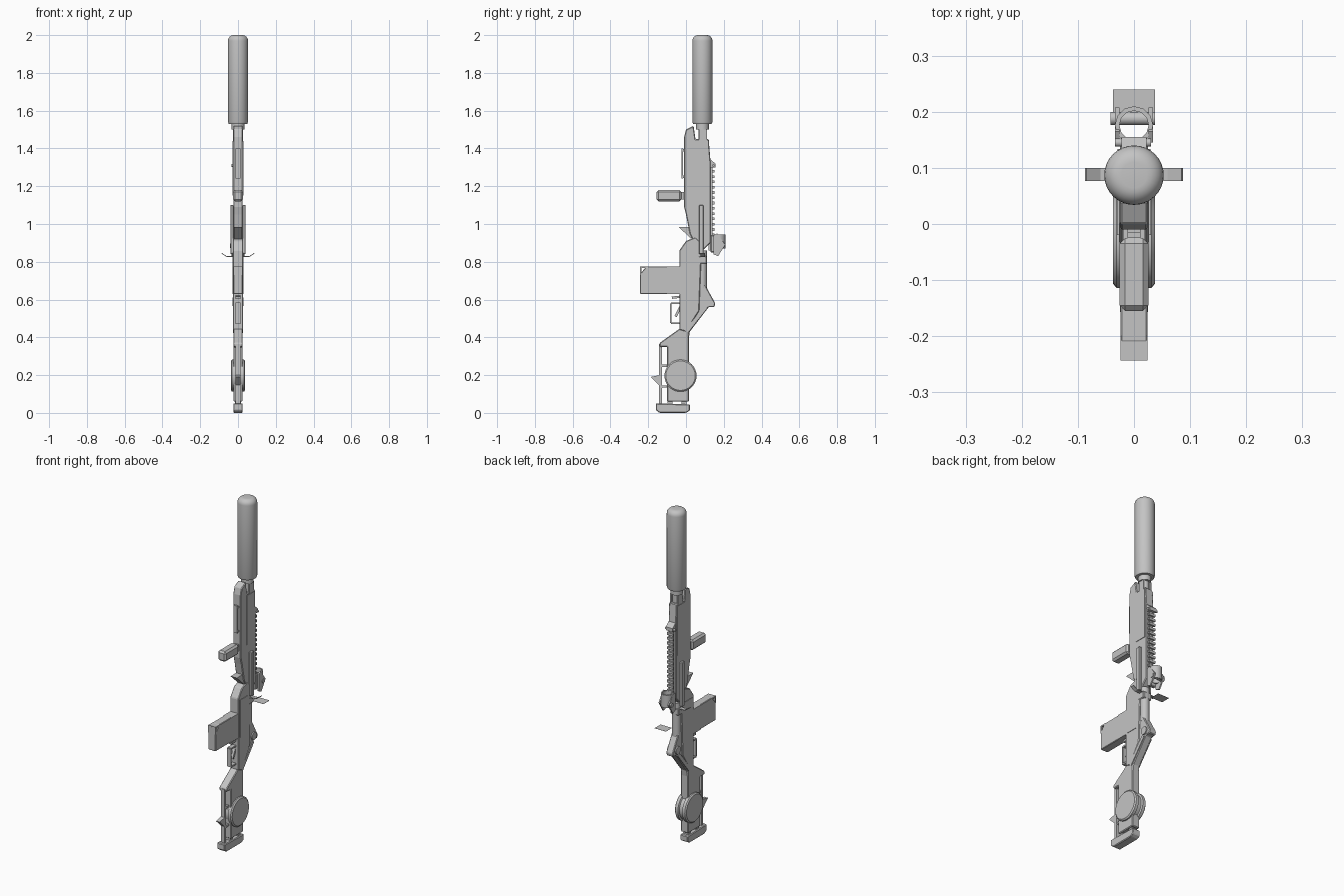
import bpy, bmesh, math
from mathutils import Matrix, Vector

cube = bpy.data.objects.get("Cube")
if cube:
    bpy.data.objects.remove(cube, do_unlink=True)

# One plain colour for everything
SHADE = .55
grey = bpy.data.materials.new("plain_grey")
grey.use_nodes = True
grey.diffuse_color = (SHADE, SHADE, SHADE, 1)
grey.node_tree.nodes["Principled BSDF"].inputs["Base Color"].default_value = grey.diffuse_color

# Shared half widths, edge bevel and bore position
BODY, SLIM, SKIN, EDGE = .025, .012, .003, .004
BORE = Vector((0, .087, 0))


def finish(name, bm, bevel=0, pair=False):
    """Turn a bmesh into a grey object, optionally bevelled and mirrored across x."""
    bmesh.ops.remove_doubles(bm, verts=bm.verts, dist=SKIN / 100)
    bmesh.ops.recalc_face_normals(bm, faces=bm.faces)
    mesh = bpy.data.meshes.new(name)
    bm.to_mesh(mesh)
    bm.free()
    mesh.materials.append(grey)
    part = bpy.data.objects.new(name, mesh)
    bpy.context.collection.objects.link(part)
    if bevel:
        modifier = part.modifiers.new("soft_edge", 'BEVEL')
        modifier.width, modifier.segments = bevel, 1
    if pair:
        part.modifiers.new("other_side", 'MIRROR')
    return part


def prism(name, outline, half, x=0, bevel=0, pair=False):
    """Side outline of (y, z) points, extruded across x."""
    bm = bmesh.new()
    face = bm.faces.new([bm.verts.new((x - half, y, z)) for y, z in outline])
    region = bmesh.ops.extrude_face_region(bm, geom=[face])["geom"]
    moved = [item for item in region if isinstance(item, bmesh.types.BMVert)]
    bmesh.ops.translate(bm, verts=moved, vec=(half + half, 0, 0))
    return finish(name, bm, bevel, pair)


def box(name, y, z, half, **options):
    """Block given by its y range, z range and half width."""
    (front, back), (low, high) = y, z
    outline = [(front, low), (back, low), (back, high), (front, high)]
    return prism(name, outline, half, **options)


def bar(name, start, end, width, half, **options):
    """Straight strip running from one (y, z) point to another."""
    start, end = Vector(start), Vector(end)
    along = (end - start).normalized()
    offset = Vector((-along.y, along.x)) * width / 2
    outline = [start - offset, end - offset, end + offset, start + offset]
    return prism(name, outline, half, **options)


def lathe(name, profile, centre, sideways=False, steps=32):
    """Profile of (radius, distance) turned about z, or about x when sideways."""
    bm = bmesh.new()
    verts = [bm.verts.new((radius, 0, along)) for radius, along in profile]
    edges = [bm.edges.new(ends) for ends in zip(verts, verts[1:])]
    bmesh.ops.spin(bm, geom=verts + edges, axis=(0, 0, 1), cent=(0, 0, 0),
                   angle=math.tau, steps=steps)
    turn = Matrix.Rotation(math.pi / 2 if sideways else 0, 4, 'Y')
    bmesh.ops.transform(bm, matrix=Matrix.Translation(centre) @ turn, verts=bm.verts)
    part = finish(name, bm)
    bpy.ops.object.select_all(action='DESELECT')
    part.select_set(True)
    bpy.context.view_layer.objects.active = part
    bpy.ops.object.shade_smooth_by_angle(angle=math.radians(35))
    return part


def rod(name, radius, low, high, centre, **options):
    """Plain capped cylinder."""
    profile = [(0, low), (radius, low), (radius, high), (0, high)]
    return lathe(name, profile, centre, **options)


# Muzzle tube with a domed end, collar and barrel
RADIUS, DOME = .053, .03
dome = [(RADIUS - DOME + DOME * math.cos(turn), 2 - DOME + DOME * math.sin(turn))
        for turn in (math.radians(step * 15) for step in range(7))]
lathe("muzzle_tube", [(0, 1.53), (RADIUS - EDGE, 1.53), (RADIUS, 1.54)] + dome + [(0, 2)], BORE)
rod("muzzle_collar", radius=.034, low=1.5, high=1.54, centre=BORE)
rod("barrel", radius=.022, low=1, high=1.5, centre=BORE)

# Fore-end with its side panels and rails
prism("fore_end", [(-.01, 1.46), (0, 1.5), (.04, 1.52), (.05, 1.45), (.12, 1.45), (.13, 1.33),
                   (.13, .9), (.07, .84), (.02, .95), (0, 1.05), (-.01, 1.09)],
      half=BODY, bevel=EDGE)
prism("hand_stop", [(-.04, .985), (.03, .985), (.03, .92)], half=.02)
box("fore_panels", y=(.045, .12), z=(1.15, 1.44), half=SKIN, x=BODY, pair=True)
box("side_rails", y=(.068, .093), z=(.84, 1.1), half=.009, x=.032, bevel=SKIN, pair=True)
box("neck_brackets", y=(.07, .11), z=(1.44, 1.5), half=EDGE, x=.022, pair=True)
bar("front_bar", start=(-.02, 1.24), end=(-.02, 1.4), width=.01, half=SLIM)
for height in (1.25, 1.39):
    bar("front_bar_foot", start=(-.02, height), end=(0, height), width=SLIM, half=SLIM)

# Fore grip
box("fore_grip", y=(-.155, -.025), z=(1.12, 1.18), half=.026, bevel=.01)
box("fore_grip_mount", y=(-.03, 0), z=(1.13, 1.17), half=SLIM)

# Rear rail with teeth, and the tip sight
box("rear_rail", y=(.12, .14), z=(.86, 1.3), half=SLIM)
PITCH = .028
for index in range(15):
    tooth = .88 + index * PITCH
    box("rail_tooth", y=(.138, .15), z=(tooth, tooth + PITCH / 2), half=.02)
prism("tip_sight", [(.11, 1.36), (.155, 1.32), (.155, 1.3), (.11, 1.3)], half=.022)
rod("tip_sight_pin", radius=.007, low=-.034, high=.03, centre=(0, .145, 1.31), sideways=True)

# Optic: open ring between guards, with knob and floating plate
INNER, OUTER, BOTTOM, TOP = .026, .034, .87, .945
lathe("optic_ring", [(INNER, BOTTOM), (OUTER, BOTTOM), (OUTER, TOP), (INNER, TOP), (INNER, BOTTOM)],
      centre=(0, .176, 0), steps=12)
box("optic_mount", y=(.13, .15), z=(.85, .94), half=BODY, bevel=EDGE)
prism("optic_guards", [(.145, .84), (.17, .83), (.208, .89), (.165, .95), (.145, .94)],
      half=EDGE, x=.03, pair=True)
rod("optic_knob", radius=SLIM, low=-.042, high=.037, centre=(0, .188, .885), sideways=True)
box("optic_plate", y=(.184, .24), z=(.75, .751), half=.037)

# Pull handle with upswept tips
for side, name in ((1, "left_pull_handle"), (-1, "right_pull_handle")):
    bm = bmesh.new()
    rows = [[bm.verts.new((side * x, y, z)) for x, z in ((.02, .83), (.06, .83), (.085, .847))]
            for y in (.077, .1)]
    for inner, outer in ((0, 1), (1, 2)):
        bm.faces.new([rows[0][inner], rows[0][outer], rows[1][outer], rows[1][inner]])
    handle = finish(name, bm)
    handle.modifiers.new("thickness", 'SOLIDIFY').thickness = EDGE

# Receiver and magazine
prism("receiver", [(-.035, .44), (-.035, .86), (0, .91), (.05, .93), (.08, .9), (.08, .8),
                   (.07, .54), (0, .43)], half=.027, bevel=EDGE)
rod("receiver_tube", radius=.024, low=.66, high=.86, centre=BORE)
box("receiver_clamp", y=(.065, .11), z=(.79, .83), half=.028, bevel=EDGE)
box("receiver_panels", y=(-.02, .05), z=(.63, .85), half=SKIN, x=.027, pair=True)
prism("magazine", [(-.243, .63), (-.03, .63), (-.03, .775), (-.21, .775), (-.243, .735)],
      half=.024, bevel=SKIN)
box("magazine_sleeve", y=(-.1, -.03), z=(.63, .775), half=.026)
bar("magazine_lip", start=(-.243, .77), end=(-.2, .77), width=.008, half=.024)
bar("magazine_base", start=(-.24, .73), end=(-.24, .77), width=.007, half=.024)

# Trigger, guard loop and catch
guard = [(-.03, .475), (-.08, .475), (-.08, .58), (-.03, .58)]
for start, end in zip(guard, guard[1:]):
    bar("trigger_guard", start, end, width=.009, half=SLIM)
bar("trigger", start=(-.03, .56), end=(-.055, .51), width=SLIM, half=.007)
bar("magazine_catch", start=(-.03, .615), end=(-.075, .61), width=SLIM, half=SLIM)

# Angled stock neck with hinge and ribs
prism("stock_neck", [(.06, .69), (.1, .68), (.155, .58), (.15, .56), (.12, .56),
                     (.02, .43), (.01, .36), (-.07, .36), (-.03, .44)], half=.022, bevel=EDGE)
rod("neck_hinge", radius=.022, low=-.029, high=.029, centre=(0, .112, .588), sideways=True)
bar("neck_ribs", start=(0, .43), end=(.105, .56), width=.02, half=SKIN, x=.024, pair=True)

# Stock body, strut and butt
prism("stock_body", [(-.035, .445), (-.14, .37), (-.14, .35), (-.1, .35), (-.1, .06),
                     (.015, .06), (.015, .43)], half=.024, bevel=EDGE)
bar("stock_strut", start=(-.135, .045), end=(-.135, .365), width=.015, half=SLIM)
prism("strut_spur", [(-.188, .19), (-.125, .13), (-.14, .2)], half=SLIM)
for height in (.14, .25):
    bar("strut_link", start=(-.135, height), end=(-.1, height), width=SLIM, half=.01)
for post in (-.085, -.01):
    bar("butt_post", start=(post, .04), end=(post, .07), width=BODY, half=.015)
prism("butt_pad", [(-.16, .015), (-.14, 0), (0, 0), (.02, .012), (.02, .045), (-.16, .05)],
      half=BODY, bevel=EDGE)

# Round drum: two bevelled discs with a groove between
groove = [(.076, .01), (.085, .014), (.085, .031), (.078, .037), (0, .037)]
mirrored = [(radius, -along) for radius, along in reversed(groove)]
lathe("drum", mirrored + groove, centre=(0, -.029, .197), sideways=True)
